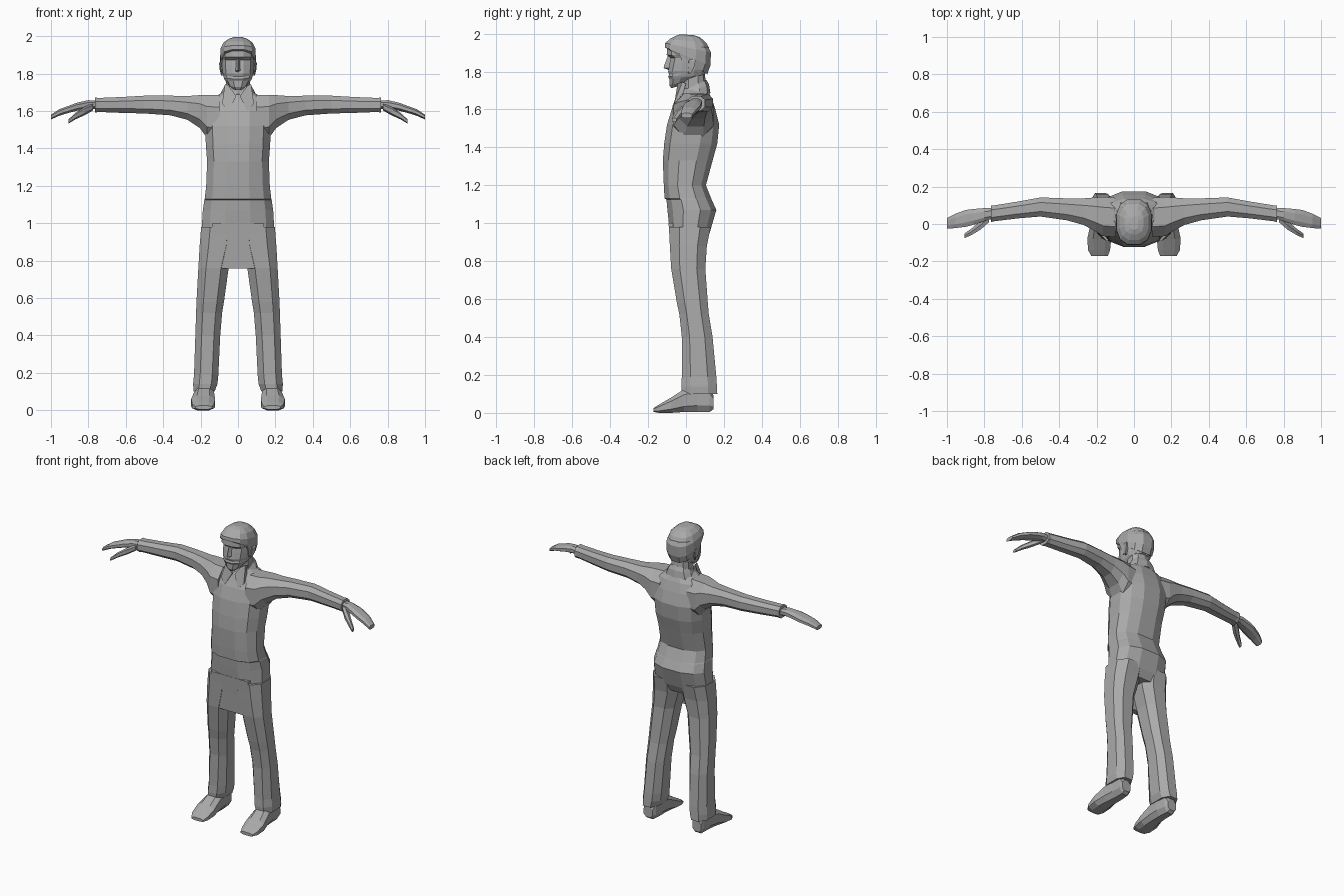
import bpy, bmesh, math
from mathutils import Vector

grey = bpy.data.materials.new("plain grey")
grey.diffuse_color = (0.4, 0.4, 0.4, 1)


def loft(name, rings, mirror=False):
    """Skin a list of equal-sized point rings and cap both ends."""
    bm = bmesh.new()
    loops = [[bm.verts.new(p) for p in r] for r in rings]
    n = len(loops[0])
    for a, b in zip(loops, loops[1:]):
        for i in range(n):
            j = (i + 1) % n
            bm.faces.new((a[i], a[j], b[j], b[i]))
    bm.faces.new(loops[0][::-1])
    bm.faces.new(loops[-1])
    bmesh.ops.recalc_face_normals(bm, faces=bm.faces[:])
    me = bpy.data.meshes.new(name)
    bm.to_mesh(me)
    bm.free()
    me.materials.append(grey)
    ob = bpy.data.objects.new(name, me)
    bpy.context.collection.objects.link(ob)
    if mirror:
        ob.modifiers.new("mirror", 'MIRROR')
    return ob


def oval(lo, hi, n, power):
    """Rounded-square outline between two 2D corners."""
    pts = []
    for i in range(n):
        a = 2 * math.pi * (i + 0.5) / n
        p = [(l + h) / 2 + (h - l) / 2 * math.copysign(abs(t) ** power, t) / math.cos(math.pi / n) ** power
             for l, h, t in zip(lo, hi, (math.cos(a), math.sin(a)))]
        pts.append(p)
    return pts


def flat(x0, x1, y0, y1, z0, z1=None, n=12, power=0.8):
    """Ring facing up; its height runs from z0 at the front to z1 at the back."""
    z1 = z0 if z1 is None else z1
    return [(x, y, z0 + (z1 - z0) * (y - y0) / (y1 - y0)) for x, y in oval((x0, y0), (x1, y1), n, power)]


def side(x, y0, y1, z0, z1, n=8, power=0.85):
    """Ring facing sideways."""
    return [(x, y, z) for y, z in oval((y0, z0), (y1, z1), n, power)]


# Torso: height, half width, front, back
torso = [(0.90, .155, -.075, .10), (0.95, .195, -.085, .125), (1.07, .188, -.098, .16),
         (1.125, .18, -.103, .135), (1.13, .178, -.113, .133), (1.20, .17, -.117, .105),
         (1.33, .165, -.122, .14), (1.42, .172, -.115, .165), (1.52, .175, -.10, .175),
         (1.60, .175, -.075, .155), (1.66, .15, -.045, .135), (1.69, .10, -.03, .12), (1.71, .07, -.02, .105)]
loft("torso", [flat(-w, w, f, b, z) for z, w, f, b in torso])

# Front cloth hanging between the legs
loft("front_cloth", [flat(-w, w, f, b, z, n=4, power=1) for z, w, f, b in
                     [(.757, .10, -.076, -.035), (.88, .13, -.084, -.03), (1.0, .14, -.092, 0)]])

# Trouser legs: height, inner, outer, front, back
legs = [(.10, .125, .237, -.022, .165), (.14, .11, .24, -.025, .163), (.19, .105, .235, -.022, .16),
        (.40, .095, .228, -.022, .14), (.52, .085, .224, -.035, .12), (.58, .075, .222, -.048, .115),
        (.76, .05, .212, -.078, .102), (.88, .015, .205, -.085, .11), (.98, .005, .197, -.09, .13)]
loft("trouser_leg", [flat(a, b, f, k, z, n=8) for z, a, b, f, k in legs], True)

# Shoes run from heel to toe: y, inner, outer, bottom, top
shoes = [(.145, .15, .215, .02, .09), (.125, .138, .222, .005, .14), (.06, .13, .226, .005, .145),
         (-.01, .128, .235, .005, .125), (-.08, .122, .25, 0, .08), (-.14, .128, .245, 0, .045),
         (-.172, .14, .228, .005, .025)]
loft("shoe", [[(x, y, z) for x, z in oval((a, b), (c, d), 8, .75)] for y, a, c, b, d in shoes], True)

# Sleeves: x, front, back, bottom, top
arms = [(.10, -.07, .14, 1.44, 1.685), (.165, -.065, .145, 1.455, 1.685), (.205, -.04, .142, 1.51, 1.685),
        (.27, -.005, .137, 1.553, 1.68), (.36, .02, .137, 1.577, 1.682), (.50, .04, .142, 1.587, 1.682),
        (.62, .03, .12, 1.59, 1.675), (.745, .015, .10, 1.595, 1.67), (.765, .01, .10, 1.592, 1.672)]
loft("sleeve", [side(*a) for a in arms], True)

# Hands: palm and fingers, then thumb
hand = [(.75, .03, .085, 1.612, 1.655), (.80, .015, .085, 1.612, 1.658), (.86, -.005, .08, 1.602, 1.645),
        (.90, -.015, .075, 1.592, 1.63), (.955, -.022, .055, 1.575, 1.61), (1.0, -.025, .032, 1.555, 1.58)]
loft("hand", [side(*h) for h in hand], True)
thumb = [(.775, .01, .06, 1.605, 1.64), (.82, -.03, .02, 1.58, 1.62), (.87, -.06, -.025, 1.557, 1.588),
         (.905, -.075, -.05, 1.535, 1.555)]
loft("thumb", [side(*t, n=6) for t in thumb], True)

# Neck and collar
loft("neck", [flat(-w, w, f, b, z, k, n=10) for z, k, w, f, b in
              [(1.64, 1.66, .085, -.04, .12), (1.70, 1.72, .066, -.025, .105), (1.80, 1.80, .062, -.02, .095)]])
loft("collar", [flat(-w, w, f, b, z, k, n=10) for z, k, w, f, b in
                [(1.635, 1.685, .105, -.055, .125), (1.665, 1.73, .085, -.042, .118), (1.69, 1.755, .07, -.03, .105)]])
loft("collar_flap", [[(.01, -.05, 1.68), (.05, -.045, 1.735), (.07, -.02, 1.745), (.085, -.06, 1.64), (.05, -.075, 1.60)],
                     [(.01, -.035, 1.68), (.05, -.03, 1.73), (.07, 0, 1.735), (.085, -.03, 1.64), (.05, -.055, 1.60)]], True)

# Head: front height, back height, half width, front, back
head = [(1.712, 1.74, .03, -.078, .02), (1.728, 1.765, .052, -.088, .07), (1.76, 1.785, .072, -.088, .10),
        (1.772, 1.795, .076, -.094, .103), (1.785, 1.80, .078, -.089, .106), (1.80, 1.81, .082, -.094, .11),
        (1.845, 1.845, .086, -.086, .12), (1.872, 1.872, .087, -.08, .122), (1.888, 1.888, .088, -.102, .122),
        (1.93, 1.93, .088, -.098, .12), (1.965, 1.965, .065, -.07, .09)]
loft("head", [flat(-w, w, f, b, z, k) for z, k, w, f, b in head])

# Hair cap, low at the nape
hair = [(1.922, 1.785, .09, -.10, .112), (1.928, 1.83, .095, -.112, .128), (1.95, 1.90, .094, -.11, .132),
        (1.972, 1.95, .078, -.085, .108), (1.988, 1.98, .052, -.055, .075), (1.996, 1.992, .022, -.03, .04)]
loft("hair", [flat(-w, w, f, b, z, k) for z, k, w, f, b in hair])
loft("sideburn", [[(x, y0, z), (x, y1, z), (.07, y1, z), (.07, y0, z)] for x, y0, y1, z in
                  [(.086, -.005, .015, 1.80), (.091, -.02, .03, 1.85), (.093, -.04, .05, 1.91)]], True)

# Nose, ears
loft("nose", [[(-w, -.075, z), (0, f, z), (w, -.075, z)] for z, w, f in
              [(1.808, .02, -.09), (1.818, .022, -.118), (1.83, .018, -.116), (1.885, .012, -.095)]])
loft("ear", [[(.075, a, z), (x, a + .005, z), (x + .006, b, z), (.075, b, z)] for z, x, a, b in
             [(1.79, .084, .01, .025), (1.82, .092, .008, .042), (1.855, .095, .01, .05), (1.865, .09, .015, .042)]], True)
